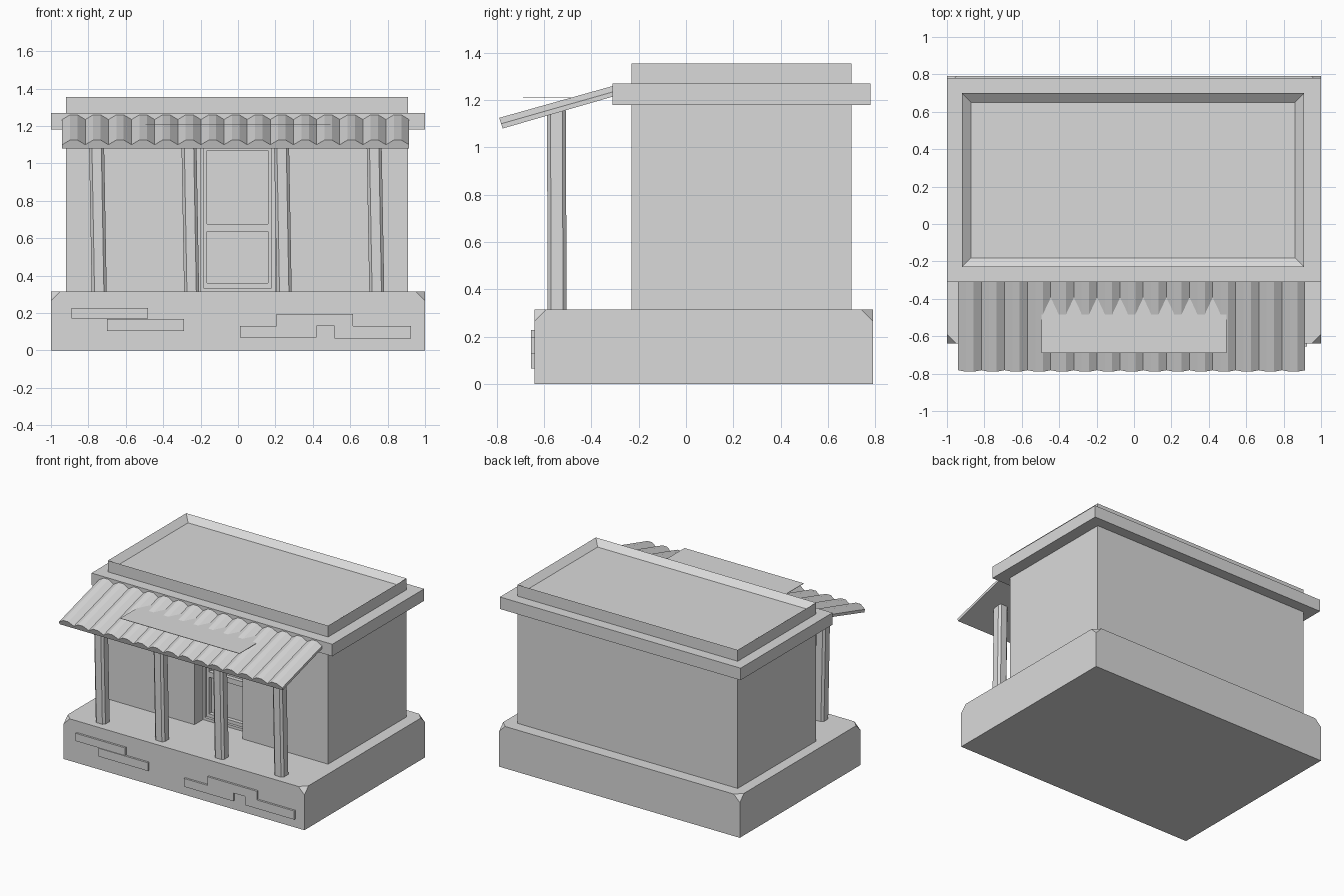
import bpy, bmesh

if "Cube" in bpy.data.objects:
    bpy.data.objects.remove(bpy.data.objects["Cube"])

grey = bpy.data.materials.new("plain grey")
grey.diffuse_color = (0.7, 0.7, 0.7, 1)
grey.use_nodes = True
grey.node_tree.nodes["Principled BSDF"].inputs["Base Color"].default_value = grey.diffuse_color


def finish(name, bm):
    bmesh.ops.recalc_face_normals(bm, faces=bm.faces)
    me = bpy.data.meshes.new(name)
    bm.to_mesh(me)
    bm.free()
    me.materials.append(grey)
    ob = bpy.data.objects.new(name, me)
    bpy.context.collection.objects.link(ob)
    return ob


def loft(bm, a, b):
    """Closed solid between two matching outlines."""
    va = [bm.verts.new(p) for p in a]
    vb = [bm.verts.new(p) for p in b]
    n = len(va)
    for i in range(n):
        j = (i + 1) % n
        bm.faces.new((va[i], va[j], vb[j], vb[i]))
    bm.faces.new(va)
    return bm.faces.new(vb)


def box_bm(x0, x1, y0, y1, z0, z1):
    bm = bmesh.new()
    foot = [(x0, y0), (x1, y0), (x1, y1), (x0, y1)]
    top = loft(bm, [(x, y, z0) for x, y in foot], [(x, y, z1) for x, y in foot])
    bmesh.ops.recalc_face_normals(bm, faces=bm.faces)
    return bm, top


def box(name, *dims):
    return finish(name, box_bm(*dims)[0])


# Plinth with clipped top corners
bm, top = box_bm(-1, 1, -0.64, 0.79, 0, 0.315)
bmesh.ops.bevel(bm, geom=list(top.verts), offset=0.05, segments=1,
                profile=0.5, affect='VERTICES')
finish("plinth", bm)

# Raised bricks on the plinth front
bricks = [(-0.89, 0.17, 0.228), (-0.70, 0.105, 0.167),
          (0.01, 0.068, 0.13), (0.205, 0.13, 0.195), (0.515, 0.065, 0.13)]
for x, z0, z1 in bricks:
    box("plinth_brick", x, x + 0.41, -0.655, -0.63, z0, z1)

# Walls: footprint with a doorway notch in the front
foot = [(-0.92, -0.23), (-0.2, -0.23), (-0.2, -0.08), (0.2, -0.08),
        (0.2, -0.23), (0.91, -0.23), (0.91, 0.70), (-0.92, 0.70)]
bm = bmesh.new()
loft(bm, [(x, y, 0.31) for x, y in foot], [(x, y, 1.2) for x, y in foot])
finish("walls", bm)
box("door_lintel", -0.2, 0.2, -0.23, -0.08, 1.1, 1.2)

# Door with two sunken panels, a surround and a sill
for x0, x1 in ((-0.185, -0.165), (0.16, 0.18)):
    box("door_stile", x0, x1, -0.11, -0.07, 0.315, 1.1)
for z0, z1 in ((0.315, 0.36), (0.635, 0.675), (1.07, 1.1)):
    box("door_rail", -0.165, 0.16, -0.11, -0.07, z0, z1)
for x0, x1 in ((-0.2, -0.185), (0.18, 0.2)):
    box("door_jamb", x0, x1, -0.13, -0.07, 0.315, 1.1)
box("door_sill", -0.185, 0.18, -0.13, -0.07, 0.315, 0.335)

# Roof cornice and parapet with a sunken roof deck
box("roof_cornice", -1, 1, -0.31, 0.78, 1.18, 1.27)
bm, top = box_bm(-0.92, 0.91, -0.23, 0.70, 1.25, 1.355)
bmesh.ops.inset_region(bm, faces=[top], thickness=0.07)
bmesh.ops.translate(bm, verts=list(top.verts), vec=(0, 0, -0.04))
finish("parapet", bm)


# Porch awning: sections run from the front eave up to the cornice
def awning_part(name, section):
    bm = bmesh.new()
    loft(bm, [(x, -0.775 - 0.33 * h, 1.08 + h) for x, h in section],
         [(x, -0.305, 1.216 + h) for x, h in section])
    finish(name, bm)


L, R, COUNT = -0.94, 0.915, 15
awning_part("awning_board", [(L, 0), (R, 0), (R, 0.018), (L, 0.018)])
w = (R - L) / COUNT
tiles = [(R, 0.013), (L, 0.013)]
for i in range(COUNT):
    x = L + i * w
    tiles += [(x, 0.02), (x + w * 0.34, 0.045), (x + w * 0.66, 0.045)]
tiles.append((R, 0.02))
awning_part("awning_tiles", tiles)

# Thin level panel over the awning
box("awning_panel", -0.495, 0.495, -0.69, -0.385, 1.208, 1.211)

# Chamfered porch posts with a slight lean
r, c = 0.04, 0.025
shape = [(-c, -r), (c, -r), (r, -c), (r, c), (c, r), (-c, r), (-r, c), (-r, -c)]
for px in (-0.742, -0.248, 0.247, 0.742):
    bm = bmesh.new()
    loft(bm, [(px + x, -0.545 + y, 0.31) for x, y in shape],
         [(px - 0.015 + x, -0.548 + y, 1.155) for x, y in shape])
    finish("porch_post", bm)
